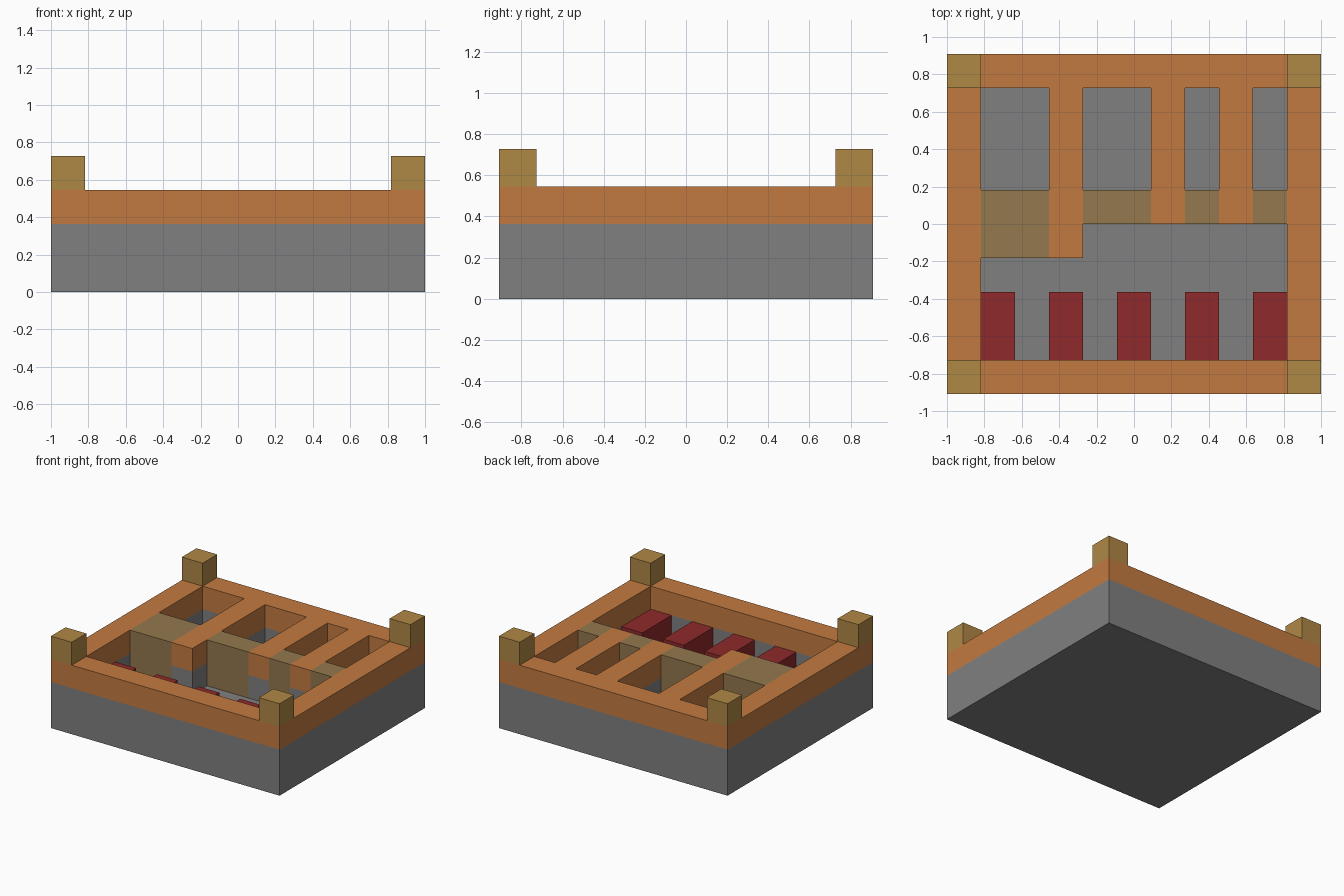
import bpy
import bmesh

if "Cube" in bpy.data.objects:
    bpy.data.objects.remove(bpy.data.objects["Cube"], do_unlink=True)

NX, NY = 11, 10          # plan size in modules
U = 2 / NX               # one module


def material(name, rgb):
    m = bpy.data.materials.new(name)
    m.use_nodes = True
    m.diffuse_color = (*rgb, 1)
    m.node_tree.nodes["Principled BSDF"].inputs["Base Color"].default_value = (*rgb, 1)
    return m


def block(name, rects, z0, height, mat):
    """Thicken the union of plan rectangles (x0, y0, x1, y1) upward from z0."""
    cells = {(x, y) for x0, y0, x1, y1 in rects
             for x in range(x0, x1) for y in range(y0, y1)}
    bm = bmesh.new()
    for x, y in sorted(cells):
        corners = ((x, y), (x + 1, y), (x + 1, y + 1), (x, y + 1))
        bm.faces.new([bm.verts.new(((a - NX / 2) * U, (b - NY / 2) * U, z0 * U))
                      for a, b in corners])
    bmesh.ops.remove_doubles(bm, verts=bm.verts, dist=U / 100)
    mesh = bpy.data.meshes.new(name)
    bm.to_mesh(mesh)
    bm.free()
    mesh.materials.append(mat)
    obj = bpy.data.objects.new(name, mesh)
    bpy.context.collection.objects.link(obj)
    solid = obj.modifiers.new("height", "SOLIDIFY")
    solid.thickness = height * U
    solid.offset = 1
    return obj


stone = material("grey stone", (0.216, 0.216, 0.216))
brick = material("orange brick", (0.545, 0.195, 0.052))
wood = material("tan wood", (0.434, 0.246, 0.06))
door_wood = material("olive door wood", (0.292, 0.188, 0.074))
red = material("red blanket", (0.275, 0.023, 0.025))

# Outer ring and the partitions between the back rooms
ring = [(0, 0, NX, 1), (0, NY - 1, NX, NY), (0, 0, 1, NY), (NX - 1, 0, NX, NY)]
partitions = [(3, 4, 4, 9), (6, 5, 7, 9), (8, 5, 9, 9)]
walls = ring + partitions

block("floor_slab", [(0, 0, NX, NY)], 0, 1, stone)
block("lower_walls", walls, 1, 1, stone)
block("upper_walls", walls, 2, 1, brick)

# Door blocks closing the front of each room
doors = [(1, 4, 3, 6), (4, 5, 6, 6), (7, 5, 8, 6), (9, 5, 10, 6)]
for i, rect in enumerate(doors, 1):
    block(f"door_{i}", [rect], 1, 2, door_wood)

# Row of beds along the front wall
for i, x in enumerate(range(1, NX, 2), 1):
    block(f"bed_{i}", [(x, 1, x + 1, 3)], 1, 1, red)

# Corner posts
for side, x in (("right", 0), ("left", NX - 1)):
    for end, y in (("front", 0), ("back", NY - 1)):
        block(f"{end}_{side}_post", [(x, y, x + 1, y + 1)], 3, 1, wood)
